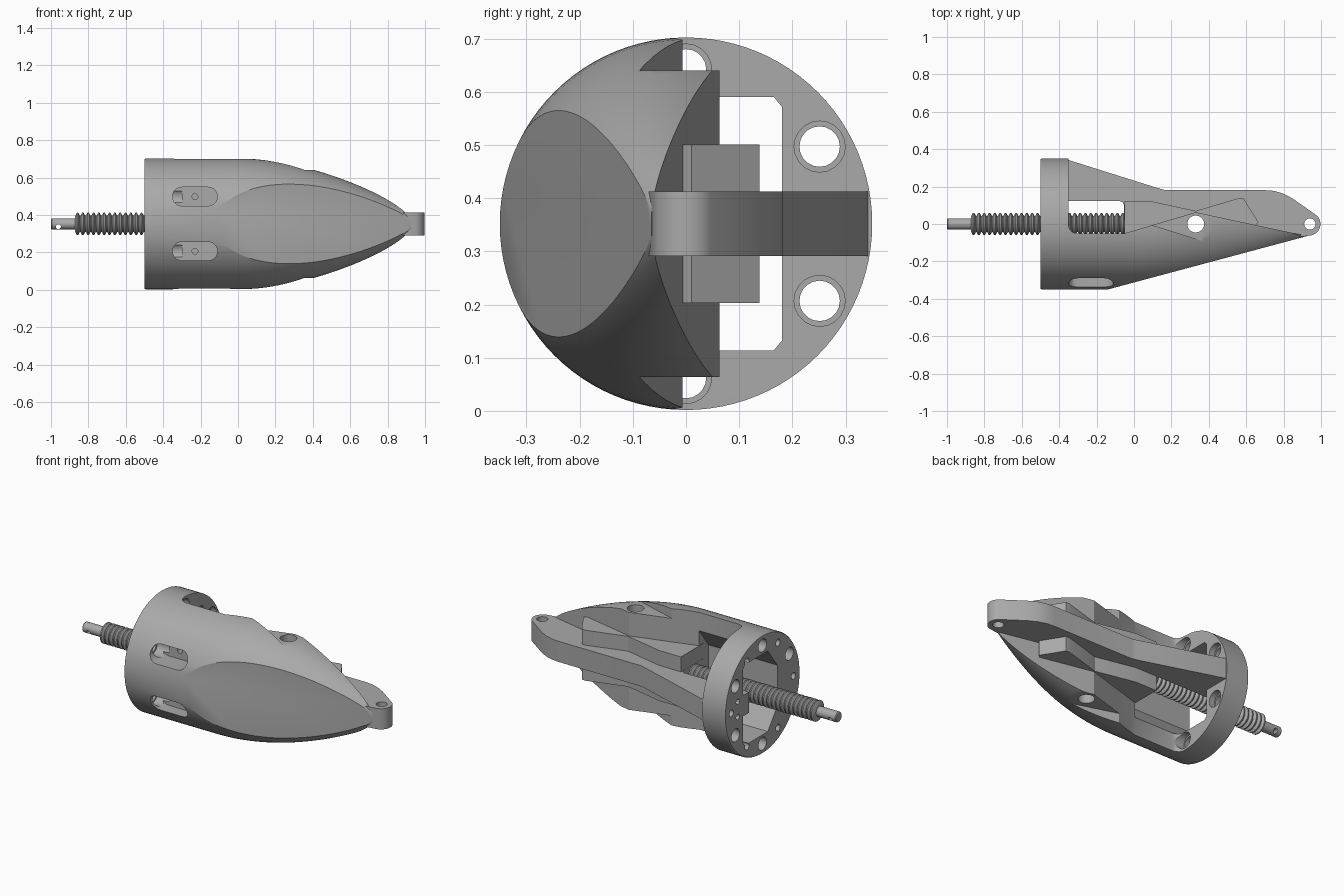
import bpy, bmesh, math
from mathutils import Vector

if "Cube" in bpy.data.objects:
    bpy.data.objects.remove(bpy.data.objects["Cube"], do_unlink=True)

CZ = 0.352   # height of the long axis
R = 0.35     # body radius

metal = bpy.data.materials.new("grey_metal")
metal.use_nodes = True
metal.diffuse_color = (0.4, 0.4, 0.4, 1)
metal.node_tree.nodes["Principled BSDF"].inputs["Base Color"].default_value = (0.4, 0.4, 0.4, 1)


def finish(name, bm):
    bmesh.ops.recalc_face_normals(bm, faces=bm.faces)
    mesh = bpy.data.meshes.new(name)
    bm.to_mesh(mesh)
    bm.free()
    mesh.materials.append(metal)
    ob = bpy.data.objects.new(name, mesh)
    bpy.context.collection.objects.link(ob)
    return ob


def prism(name, pts, axis, lo, hi):
    """Extrude a 2D outline along an axis; z is measured from the long axis."""
    place = {"x": lambda a, b, c: (c, a, b + CZ),
             "y": lambda a, b, c: (a, c, b + CZ),
             "z": lambda a, b, c: (a, b, c + CZ)}[axis]
    bm = bmesh.new()
    rings = [[bm.verts.new(place(a, b, c)) for a, b in pts] for c in (lo, hi)]
    bm.faces.new(rings[0])
    bm.faces.new(rings[1][::-1])
    for i in range(len(pts)):
        j = (i + 1) % len(pts)
        bm.faces.new((rings[0][i], rings[0][j], rings[1][j], rings[1][i]))
    return finish(name, bm)


def arc(cx, cy, r, start, end, n):
    return [(cx + r * math.cos(math.radians(start + (end - start) * i / n)),
             cy + r * math.sin(math.radians(start + (end - start) * i / n)))
            for i in range(n + 1)]


def cylinder(name, cx, cy, r, axis, lo, hi, n=20):
    return prism(name, arc(cx, cy, r, 0, 360, n)[:-1], axis, lo, hi)


def lathe(name, profile, steps):
    """Revolve (x, radius) points around the long axis."""
    bm = bmesh.new()
    rings = []
    for x, r in profile:
        rings.append([bm.verts.new((x, r * math.cos(2 * math.pi * k / steps),
                                    CZ + r * math.sin(2 * math.pi * k / steps)))
                      for k in range(steps)])
    for a, b in zip(rings, rings[1:]):
        for k in range(steps):
            m = (k + 1) % steps
            bm.faces.new((a[k], a[m], b[m], b[k]))
    bm.faces.new(rings[0])
    bm.faces.new(rings[-1][::-1])
    return finish(name, bm)


def carve(ob, cutters):
    """Subtract the cutters, bake the result and remove the cutters."""
    for c in cutters:
        c.hide_render = True
        mod = ob.modifiers.new("cut", "BOOLEAN")
        mod.operation, mod.solver, mod.object = "DIFFERENCE", "EXACT", c
    bake(ob)
    for c in cutters:
        bpy.data.objects.remove(c, do_unlink=True)


def bake(ob):
    bpy.context.view_layer.update()
    deps = bpy.context.evaluated_depsgraph_get()
    mesh = bpy.data.meshes.new_from_object(ob.evaluated_get(deps))
    ob.modifiers.clear()
    ob.data = mesh


def smooth(ob, angle=25):
    bpy.ops.object.select_all(action="DESELECT")
    ob.select_set(True)
    bpy.context.view_layer.objects.active = ob
    bpy.ops.object.shade_smooth_by_angle(angle=math.radians(angle))


def pin_holes():
    return [cylinder("pivot_cut", 0.33, 0, 0.045, "z", -0.5, 0.5, 28),
            cylinder("tip_cut", 0.94, 0, 0.03, "z", -0.5, 0.5, 24)]


def small_bolts():
    cuts = []
    for k in range(6):
        a = math.radians(60 * k)
        cuts.append(cylinder("small_bolt_cut", 0.29 * math.cos(a), 0.29 * math.sin(a),
                             0.02, "x", -0.6, -0.42, 14))
    for side in (-1, 1):
        cuts.append(cylinder("dowel_cut", 0.23, side * 0.045, 0.016, "x", -0.6, -0.42, 12))
    return cuts


# Housing: rounded nose body with mounting flange
nose = [(x, R - 0.285 * (x / 0.93) ** 1.85) for x in [0.93 * i / 20 for i in range(21)]]
housing = lathe("housing", [(-0.5, R - 0.004), (-0.494, R)] + nose, 96)

# Slanted flat on the front, open back, and drive window
cuts = [
    prism("slant_cut", [(-0.14, -0.35), (1.1, -0.018), (1.1, -0.6), (-0.14, -0.6)], "z", -0.6, 0.6),
    prism("back_cut", [(-0.35, 0.5), (-0.35, -0.005)] + arc(-0.305, -0.005, 0.045, 180, 270, 5)
          + [(-0.05, -0.05), (0.33, 0.063), (0.95, -0.07), (1.2, -0.07), (1.2, 0.5)],
          "z", -0.6, 0.6),
    prism("window_cut", [(0.165, 0.238), (0.18, 0.22), (0.18, -0.22), (0.165, -0.238),
                         (-0.05, -0.238), (-0.14, -0.12), (-0.14, 0.12), (-0.05, 0.238)],
          "x", -0.6, -0.05),
]
for side in (-1, 1):
    # Flats beside the pivot
    lo, hi = sorted((side * 0.288, side * 0.6))
    cuts.append(prism("pivot_flat_cut", [(0.03, 0.015), (0.35, -0.085), (0.6, -0.15),
                                         (0.6, 0.3), (0.03, 0.3)], "z", lo, hi))
    # Access slots on the front with small set holes
    z = side * 0.146
    slot = arc(-0.16, z, 0.05, -90, 90, 10) + arc(-0.3, z, 0.05, 90, 270, 10)
    cuts.append(prism("slot_cut", slot, "y", -0.5, -0.215))
    cuts.append(cylinder("set_hole_cut", -0.23, z, 0.016, "y", -0.3, -0.17, 12))
# Ring of large bolt holes
for k in range(6):
    a = math.radians(30 + 60 * k)
    cuts.append(cylinder("bolt_cut", 0.29 * math.cos(a), 0.29 * math.sin(a),
                         0.038, "x", -0.6, -0.34, 20))
    cuts.append(cylinder("counterbore_cut", 0.29 * math.cos(a), 0.29 * math.sin(a),
                         0.048, "x", -0.385, -0.3, 20))
carve(housing, cuts + small_bolts() + pin_holes())
smooth(housing)

# Central plate with back rib and rounded tip lug
plate_outline = ([(-0.498, 0.342), (-0.35, 0.342), (0.14, 0.188), (0.17, 0.181), (0.7, 0.181)]
                 + [(0.75, 0.177), (0.8, 0.162), (0.85, 0.135)]
                 + arc(0.935, 0, 0.062, 48, -80, 12)
                 + [(0.88, -0.07), (0.3, -0.12), (-0.053, -0.09), (-0.053, 0.1),
                    (-0.06, 0.115), (-0.075, 0.122), (-0.498, 0.122)])
plate = prism("central_plate", plate_outline, "z", -0.061, 0.061)
carve(plate, small_bolts() + pin_holes())
smooth(plate)

# Link block straddling the plate
block = prism("link_block", [(-0.052, 0.122), (0.09, 0.122), (0.33, 0.07), (0.56, 0.138),
                             (0.585, 0.138), (0.665, 0.01), (0.6, -0.06), (-0.052, -0.09)],
              "z", -0.149, 0.149)
carve(block, pin_holes())
smooth(block)

# Threaded drive screw
pitch = 0.0285
thread = [(-0.872, 0.03)]
for i in range(29):
    x = -0.87 + i * pitch
    thread += [(x, 0.044), (x + 0.3 * pitch, 0.06), (x + 0.55 * pitch, 0.06), (x + 0.85 * pitch, 0.044)]
screw = lathe("drive_screw", thread, 32)
smooth(screw)

# Plain screw end with cross hole
stub = lathe("screw_end", [(-1.0, 0.026), (-0.995, 0.03), (-0.86, 0.03)], 28)
carve(stub, [cylinder("cross_hole_cut", -0.96, -0.015, 0.013, "y", -0.2, 0.2, 14)])
smooth(stub)
